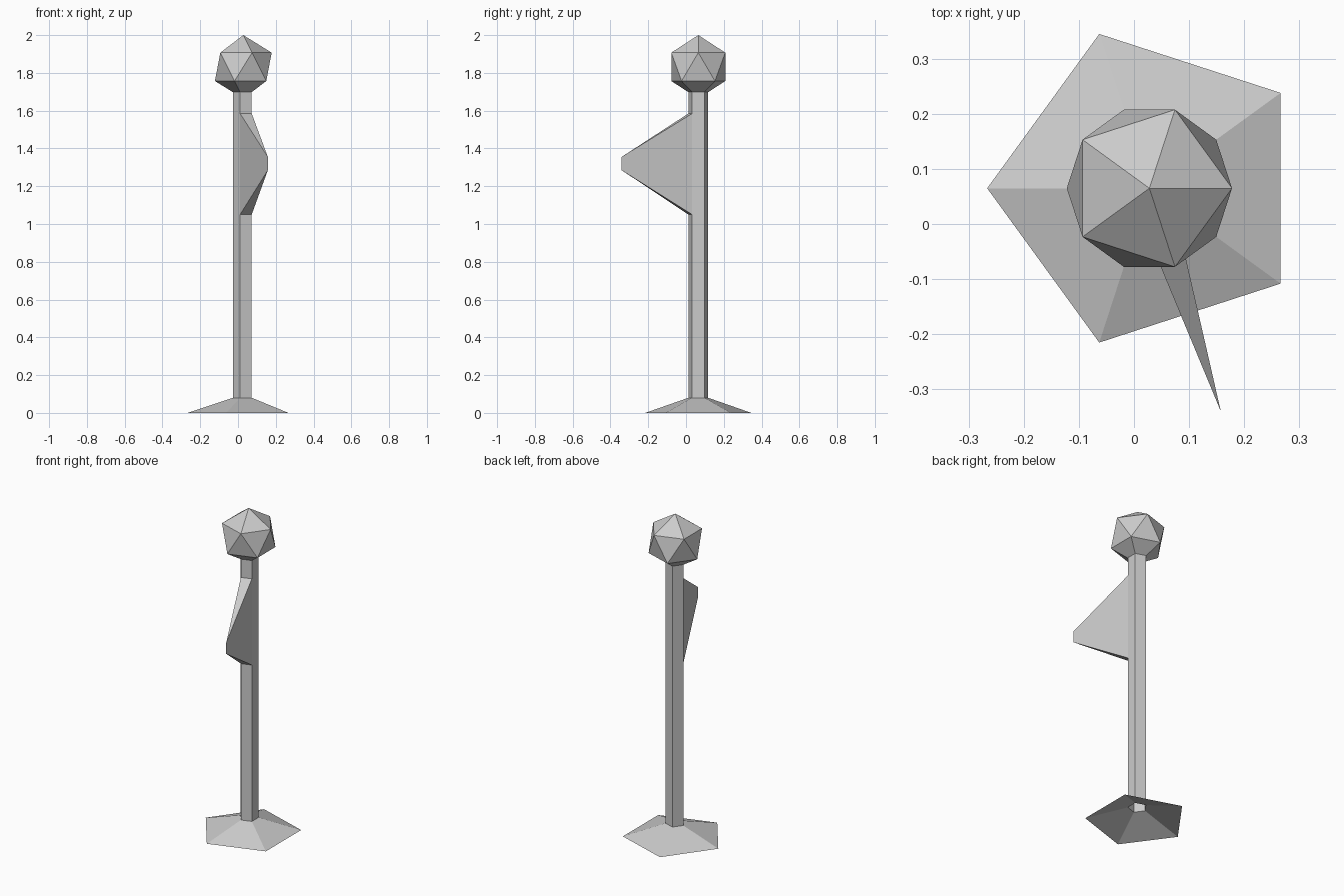
import bpy, bmesh
from math import sin, cos, radians
from mathutils import Vector

if "Cube" in bpy.data.objects:
    bpy.data.objects.remove(bpy.data.objects["Cube"])

CX, CY = 0.028, 0.065      # shared axis of the post
R_POST = 0.055
FLAG_LOW, FLAG_HIGH = 1.05, 1.585
R_KNOB, Z_KNOB = 0.168, 1.832


def ring_point(r, i, z):
    a = radians(180 + 72 * i)
    return Vector((CX + r * cos(a), CY + r * sin(a), z))


def finish(name, bm):
    bmesh.ops.recalc_face_normals(bm, faces=bm.faces)
    mesh = bpy.data.meshes.new(name)
    bm.to_mesh(mesh)
    bm.free()
    obj = bpy.data.objects.new(name, mesh)
    bpy.context.collection.objects.link(obj)
    return obj


def five_sided_tube(name, profile, skip=()):
    """Open pentagonal tube through (radius, z) pairs; skip = (level, side) openings."""
    bm = bmesh.new()
    rings = [[bm.verts.new(ring_point(r, i, z)) for i in range(5)] for r, z in profile]
    for k in range(len(rings) - 1):
        for i in range(5):
            if (k, i) not in skip:
                j = (i + 1) % 5
                bm.faces.new((rings[k][i], rings[k][j], rings[k + 1][j], rings[k + 1][i]))
    # outward normals on an open tube
    for f in bm.faces:
        f.normal_update()
    return finish(name, bm)


# flared foot, open underneath
five_sided_tube("base", [(0.295, 0.0), (R_POST, 0.08)])

# post, with an opening where the flag grows out of one side
five_sided_tube("pole", [(R_POST, 0.08), (R_POST, FLAG_LOW),
                         (R_POST, FLAG_HIGH), (R_POST, 1.70)], skip={(1, 1)})

# icosahedron knob, its bottom tip trimmed where it meets the post
bm = bmesh.new()
bmesh.ops.create_icosphere(bm, subdivisions=1, radius=R_KNOB)
bmesh.ops.translate(bm, verts=bm.verts, vec=(CX, CY, Z_KNOB))
bmesh.ops.bisect_plane(bm, geom=bm.verts[:] + bm.edges[:] + bm.faces[:],
                       plane_co=(0, 0, 1.699), plane_no=(0, 0, 1), clear_inner=True)
finish("knob", bm)

# wedge flag tapering from one post side to a short vertical edge
bm = bmesh.new()
a0, b0 = (bm.verts.new(ring_point(R_POST, i, FLAG_LOW)) for i in (1, 2))
a1, b1 = (bm.verts.new(ring_point(R_POST, i, FLAG_HIGH)) for i in (1, 2))
t0, t1 = (bm.verts.new((0.158, -0.341, z)) for z in (1.285, 1.355))
for f in ((a0, t0, t1, a1), (t0, b0, b1, t1), (a1, t1, b1), (a0, b0, t0)):
    bm.faces.new(f)
finish("flag", bm)
